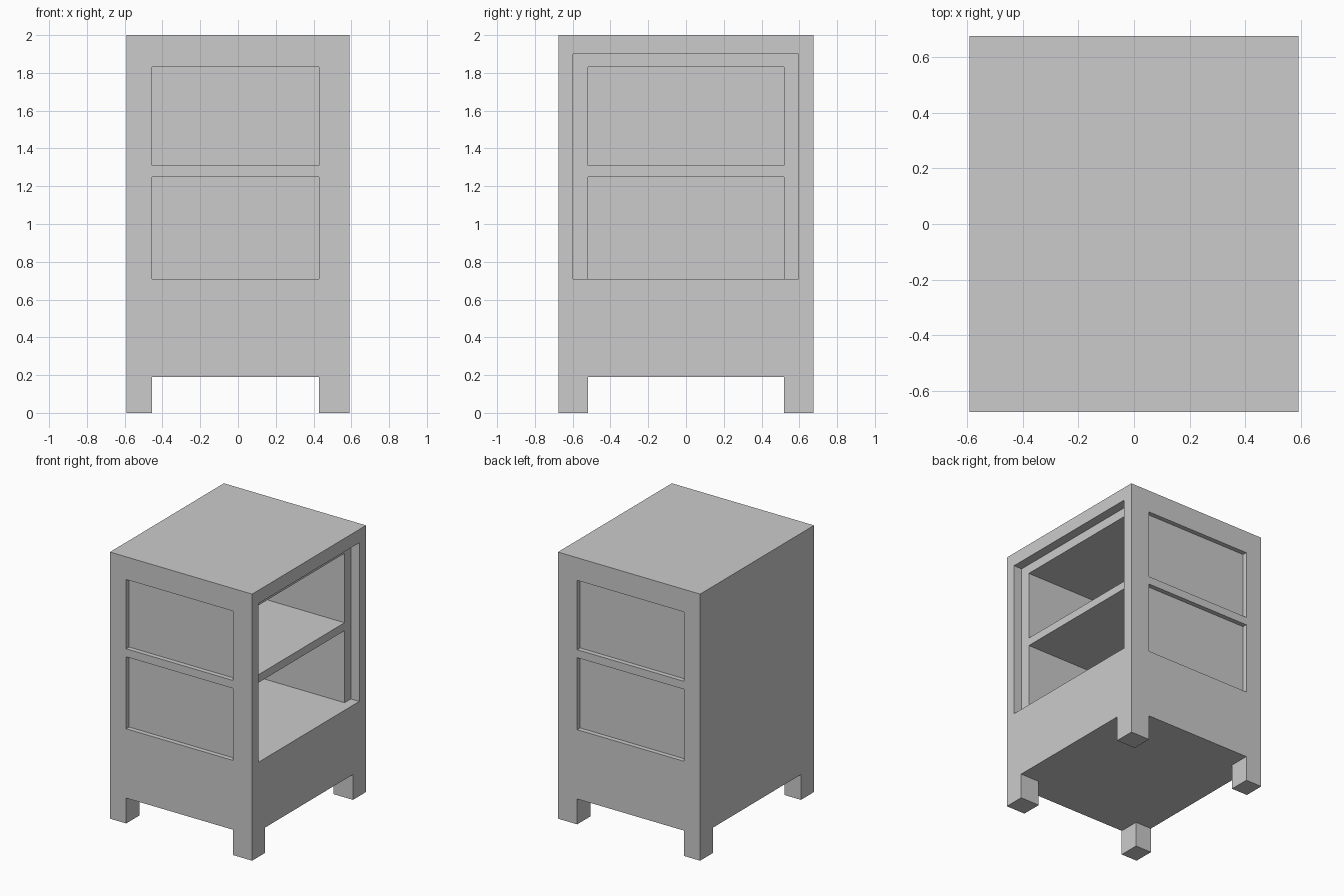
import bpy, bmesh

if "Cube" in bpy.data.objects:
    bpy.data.objects.remove(bpy.data.objects["Cube"])

X, Y, H = 0.59, 0.675, 2.0           # half width, half depth, height
XL, XR, YI = -0.455, 0.43, 0.52      # inner faces of the corner posts
TIERS = [(0.71, 1.25), (1.31, 1.83)]  # lower and upper compartment heights


def box(name, x, y, z):
    """Axis-aligned box from (min, max) pairs."""
    bm = bmesh.new()
    bmesh.ops.create_cube(bm, size=1)
    for v in bm.verts:
        v.co = [r[0] if c < 0 else r[1] for c, r in zip(v.co, (x, y, z))]
    mesh = bpy.data.meshes.new(name)
    bm.to_mesh(mesh)
    bm.free()
    ob = bpy.data.objects.new(name, mesh)
    bpy.context.collection.objects.link(ob)
    return ob


def cut(target, x, y, z):
    """Carve a box out of the target and discard the cutter."""
    cutter = box("cutter", x, y, z)
    cutter.hide_render = True
    mod = target.modifiers.new("cut", 'BOOLEAN')
    mod.operation, mod.solver, mod.object = 'DIFFERENCE', 'EXACT', cutter
    bpy.context.view_layer.objects.active = target
    bpy.ops.object.modifier_apply(modifier=mod.name)
    bpy.data.objects.remove(cutter)


# Carcass with four corner legs left standing under it
cabinet = box("cabinet", (-X, X), (-Y, Y), (0, H))
cut(cabinet, (XL, XR), (-1, 1), (-0.1, 0.19))
cut(cabinet, (-1, 1), (-YI, YI), (-0.1, 0.19))

# Rebate around the open right side
cut(cabinet, (0.52, 1), (-0.597, 0.595), (0.71, 1.9))

for z in TIERS:
    # Shallow panels on front and back
    cut(cabinet, (XL, XR), (-1, -Y + 0.035), z)
    cut(cabinet, (XL, XR), (Y - 0.035, 1), z)
    # Open compartment, leaving the shelf between tiers
    cut(cabinet, (XL, 0.55), (-YI, YI), z)
